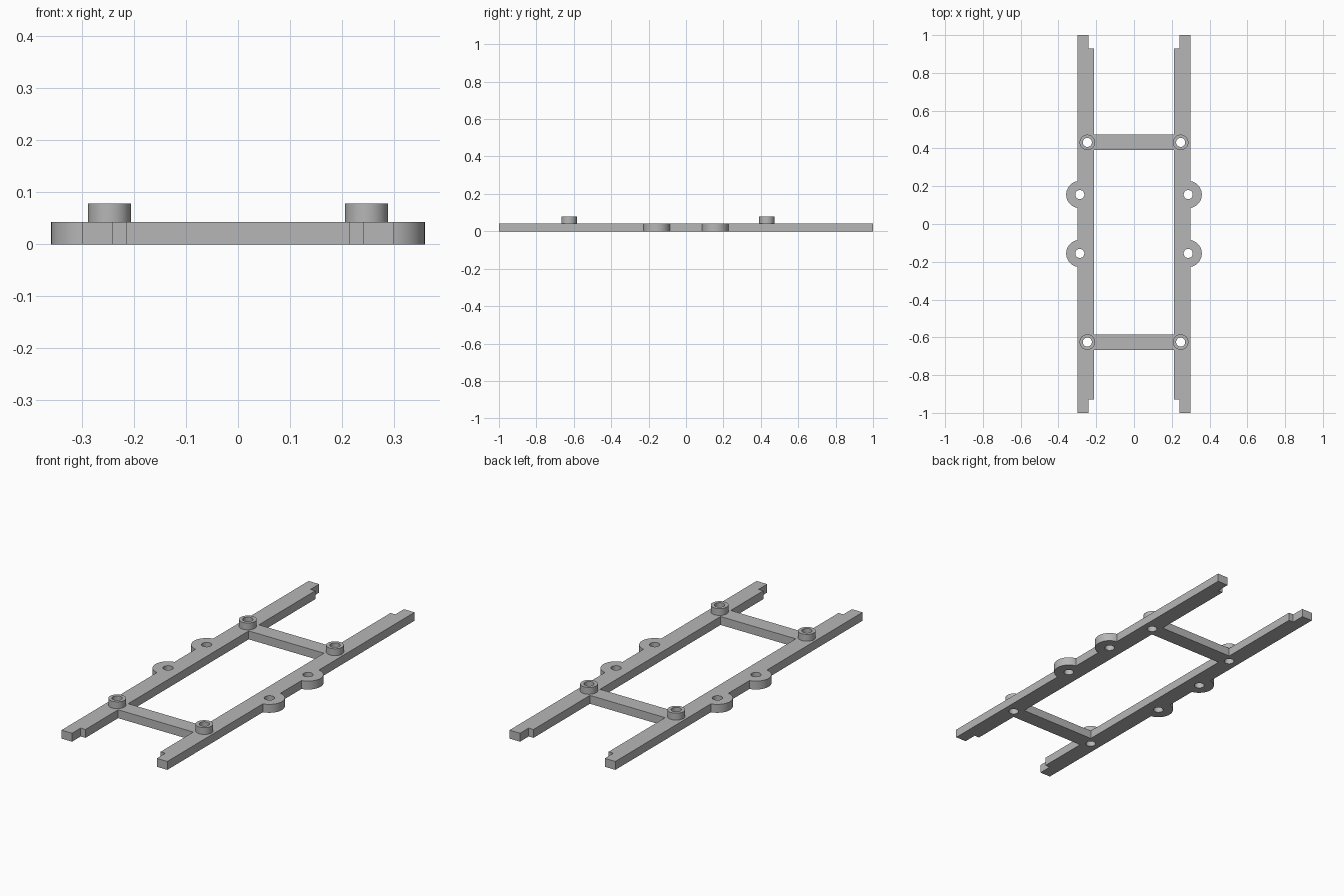
import bpy, bmesh, math

cube = bpy.data.objects.get("Cube")
if cube:
    bpy.data.objects.remove(cube, do_unlink=True)

THICK = 0.043                 # frame thickness
BOSS_TOP = 0.078
INNER, OUTER, TIP = 0.213, 0.30, 0.24
BAR_Y = {"front": -0.625, "rear": 0.432}
EAR_Y = (-0.156, 0.156)
BOSS_X, EAR_X = 0.247, 0.287

grey = bpy.data.materials.new("plain grey")
grey.use_nodes = True
colour = (0.47, 0.47, 0.47, 1)
grey.diffuse_color = colour
grey.node_tree.nodes["Principled BSDF"].inputs["Base Color"].default_value = colour


def prism(name, outline, z0, z1):
    """Extrude a flat outline from z0 up to z1."""
    bm = bmesh.new()
    face = bm.faces.new([bm.verts.new((x, y, z0)) for x, y in outline])
    top = bmesh.ops.extrude_face_region(bm, geom=[face])["geom"]
    verts = [v for v in top if isinstance(v, bmesh.types.BMVert)]
    bmesh.ops.translate(bm, verts=verts, vec=(0, 0, z1 - z0))
    bmesh.ops.recalc_face_normals(bm, faces=bm.faces)
    mesh = bpy.data.meshes.new(name)
    bm.to_mesh(mesh)
    bm.free()
    mesh.materials.append(grey)
    obj = bpy.data.objects.new(name, mesh)
    bpy.context.collection.objects.link(obj)
    return obj


def disc(name, x, y, radius, z0, z1, sides=48):
    angles = [math.tau * i / sides for i in range(sides)]
    ring = [(x + radius * math.cos(a), y + radius * math.sin(a)) for a in angles]
    return prism(name, ring, z0, z1)


def activate(obj):
    bpy.ops.object.select_all(action="DESELECT")
    obj.select_set(True)
    bpy.context.view_layer.objects.active = obj


def combine(target, tool, operation):
    """Apply a boolean and discard its tool."""
    activate(target)
    mod = target.modifiers.new("combine", "BOOLEAN")
    mod.operation, mod.solver, mod.object = operation, "EXACT", tool
    bpy.ops.object.modifier_apply(modifier=mod.name)
    bpy.data.objects.remove(tool, do_unlink=True)


# Side rails with narrowed tips, outer ears, raised bosses and through holes
for side, s in (("left", 1), ("right", -1)):
    outline = [(OUTER, -1), (OUTER, 1), (TIP, 1), (TIP, 0.93),
               (INNER, 0.93), (INNER, -0.93), (TIP, -0.93), (TIP, -1)]
    rail = prism(side + "_rail", [(s * x, y) for x, y in outline], 0, THICK)
    for y in EAR_Y:
        combine(rail, disc("ear", s * EAR_X, y, 0.072, 0, THICK), "UNION")
    for y in BAR_Y.values():
        combine(rail, disc("boss", s * BOSS_X, y, 0.041, 0.02, BOSS_TOP), "UNION")
    holes = [(EAR_X, y) for y in EAR_Y] + [(BOSS_X, y) for y in BAR_Y.values()]
    for x, y in holes:
        combine(rail, disc("hole", s * x, y, 0.024, -0.1, 0.2, 32), "DIFFERENCE")
    activate(rail)
    bpy.ops.object.shade_smooth_by_angle(angle=math.radians(30))

# Crossbars between the rails
for end, y in BAR_Y.items():
    h = 0.041
    prism(end + "_crossbar", [(-INNER, y - h), (INNER, y - h),
                              (INNER, y + h), (-INNER, y + h)], 0, THICK)
